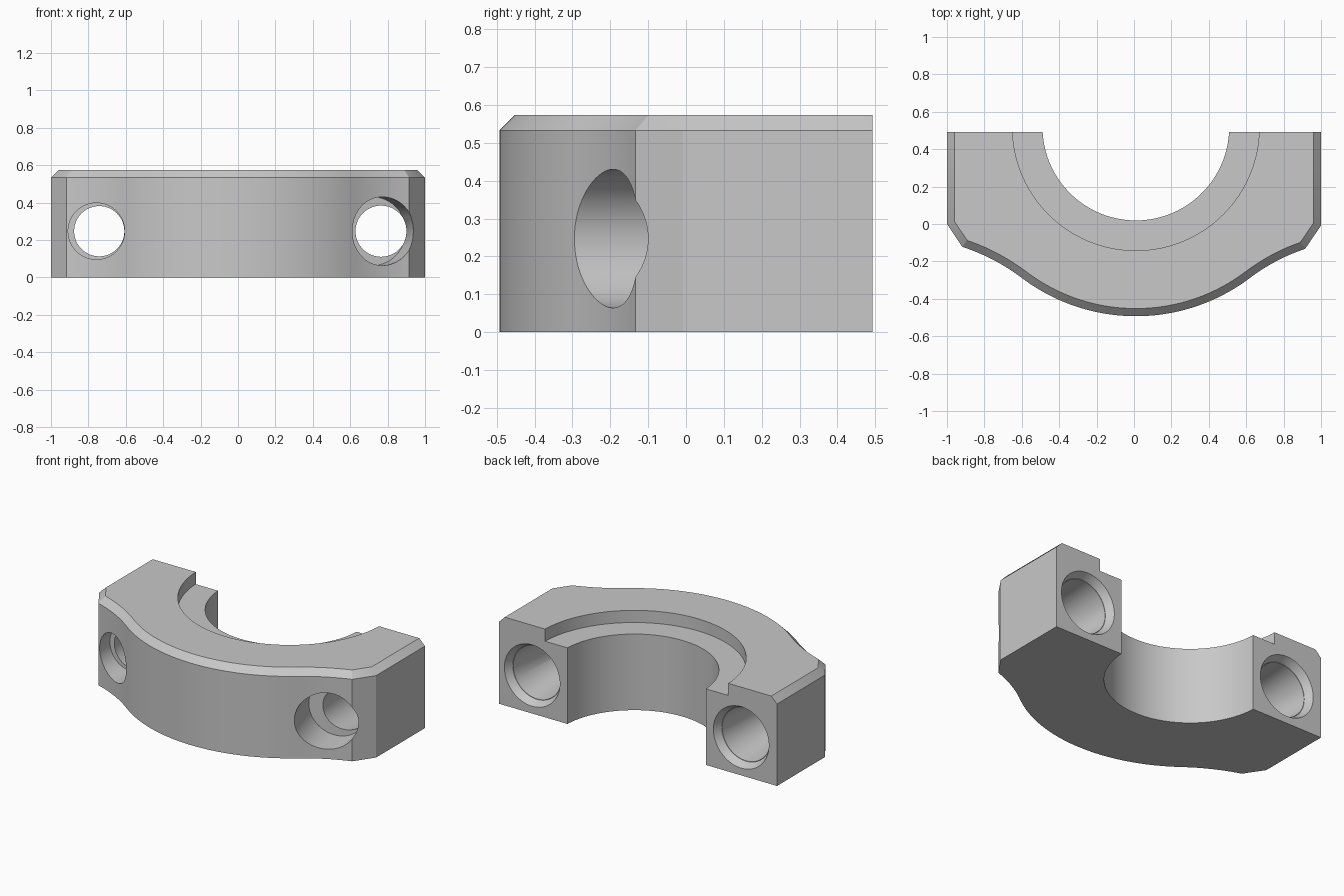
import bpy, bmesh, math
from mathutils import Vector

if "Cube" in bpy.data.objects:
    bpy.data.objects.remove(bpy.data.objects["Cube"])

BACK, TOP, CHAMFER = 0.493, 0.574, 0.041
AXIS = Vector((0.01, 0.518))
FRONT_R, SWEEP = 1.011, math.radians(37)
HOLE_Z = 0.247
GREY = (0.58, 0.58, 0.58, 1)

grey = bpy.data.materials.new("plain_grey")
grey.use_nodes = True
grey.diffuse_color = GREY
grey.node_tree.nodes["Principled BSDF"].inputs["Base Color"].default_value = GREY


def make_object(name, bm):
    bm.normal_update()
    bmesh.ops.recalc_face_normals(bm, faces=bm.faces)
    # Turn the closed shape outwards before any cutting
    if bm.calc_volume(signed=True) < 0:
        bmesh.ops.reverse_faces(bm, faces=bm.faces)
    mesh = bpy.data.meshes.new(name)
    bm.to_mesh(mesh)
    bm.free()
    mesh.materials.append(grey)
    obj = bpy.data.objects.new(name, mesh)
    bpy.context.collection.objects.link(obj)
    return obj


def rod(name, start, end, r1, r2=None):
    """Round cutter from start to end, optionally tapered."""
    start, end = Vector(start), Vector(end)
    bm = bmesh.new()
    bmesh.ops.create_cone(bm, cap_ends=True, segments=96, radius1=r1,
                          radius2=r2 or r1, depth=(end - start).length)
    turn = (end - start).to_track_quat("Z", "Y").to_matrix().to_4x4()
    turn.translation = (start + end) / 2
    bm.transform(turn)
    return make_object(name, bm)


def flank(join, end):
    """Concave curve from the front arc out to the ear corner."""
    side = 1 if end.x > 0 else -1
    slope_a, slope_b = math.tan(SWEEP), 0.33
    run, rise = abs(end.x - join.x), end.y - join.y
    t = (rise - slope_b * run) / (slope_a - slope_b)
    mid = join + Vector((side * t, slope_a * t))
    return [join * (1 - u) ** 2 + mid * 2 * u * (1 - u) + end * u ** 2
            for u in (i / 12 for i in range(1, 13))]


# Outline of the body, from the left rear corner round the front
arc = [AXIS + FRONT_R * Vector((math.sin(a), -math.cos(a)))
       for a in (SWEEP * i / 30 for i in range(-30, 31))]
outline = [Vector((-1, BACK)), Vector((-1, 0))]
outline += flank(arc[0], Vector((-0.918, -0.122)))[::-1]
outline += arc
outline += flank(arc[-1], Vector((0.915, -0.133)))
outline += [Vector((1, -0.008)), Vector((1, BACK))]


def inset(points, d):
    """Mitred inset of the open outline; its ends stay on the back plane."""
    result = []
    for i, p in enumerate(points):
        before = p - points[i - 1] if i else points[1] - p
        after = points[i + 1] - p if i + 1 < len(points) else before
        n1, n2 = (Vector((-v.y, v.x)).normalized() for v in (before, after))
        result.append(p + (n1 + n2) * d / (1 + n1.dot(n2)))
    return result


# Body with a chamfered upper rim
bm = bmesh.new()
layers = [(outline, 0), (outline, TOP - CHAMFER), (inset(outline, CHAMFER), TOP)]
rings = [[bm.verts.new((p.x, p.y, z)) for p in pts] for pts, z in layers]
for low, high in zip(rings, rings[1:]):
    for i in range(len(outline) - 1):
        bm.faces.new((low[i], low[i + 1], high[i + 1], high[i]))
bm.faces.new(rings[0][::-1])
bm.faces.new(rings[2])
bm.faces.new([r[-1] for r in rings] + [r[0] for r in rings[::-1]])
body = make_object("clamp_half", bm)

# Main bore and its stepped seat
cutters = [
    rod("bore_cutter", (*AXIS, -0.2), (*AXIS, 0.8), 0.499),
    rod("seat_cutter", (*AXIS, 0.495), (*AXIS, 0.8), 0.66),
]
# Bolt holes: tapered passage and rear countersink
for label, x in (("right", -0.742), ("left", 0.762)):
    cutters.append(rod(label + "_bolt_cutter", (x, BACK + 0.05, HOLE_Z),
                       (x, -0.5, HOLE_Z), 0.179, 0.096))
    cutters.append(rod(label + "_sink_cutter", (x, BACK + 0.05, HOLE_Z),
                       (x, BACK - 0.05, HOLE_Z), 0.225, 0.174))
# Front counterbores, the left one angled outwards
cutters.append(rod("right_head_cutter", (-0.757, -0.6, HOLE_Z), (-0.757, -0.02, HOLE_Z), 0.151))
cutters.append(rod("left_head_cutter", (0.885, -0.6, HOLE_Z), (0.72, 0.0, HOLE_Z), 0.183))

bpy.context.view_layer.objects.active = body
for cutter in cutters:
    cutter.hide_render = True
    mod = body.modifiers.new(cutter.name, "BOOLEAN")
    mod.operation, mod.solver, mod.object = "DIFFERENCE", "EXACT", cutter
    bpy.ops.object.modifier_apply(modifier=mod.name)
    bpy.data.objects.remove(cutter)

bpy.ops.object.select_all(action="DESELECT")
body.select_set(True)
bpy.ops.object.shade_smooth_by_angle(angle=math.radians(25))
